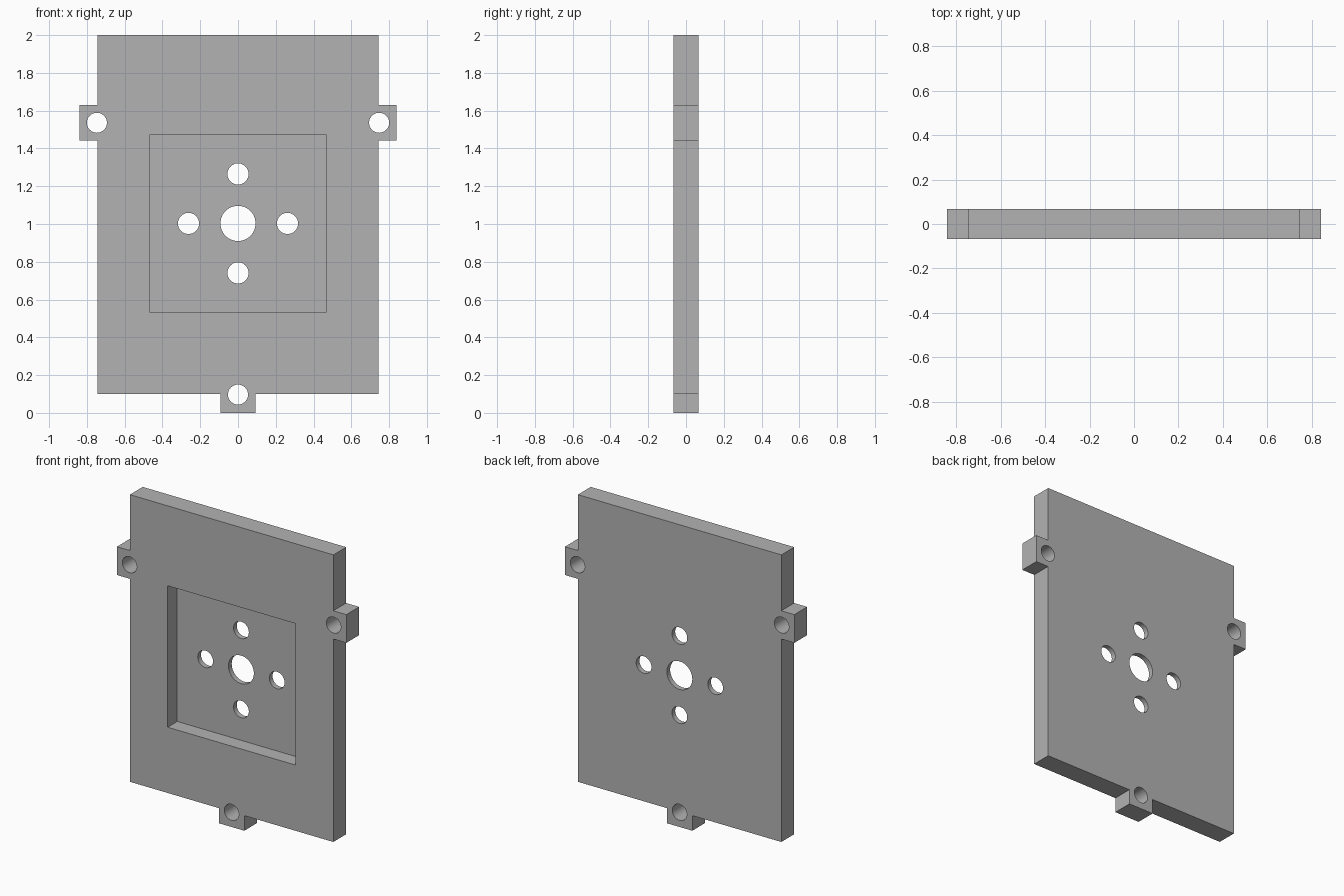
import bpy, bmesh, math
from mathutils import Matrix, Vector

old = bpy.data.objects.get("Cube")
if old:
    bpy.data.objects.remove(old, do_unlink=True)

HALF_T = 0.067        # half of the plate thickness
MID_Z = 1.003         # height of the pocket centre
FLOOR_Y = 0.033       # pocket floor

grey = bpy.data.materials.new("plain grey")
grey.use_nodes = True
colour = (0.45, 0.45, 0.45, 1)
grey.diffuse_color = colour
grey.node_tree.nodes["Principled BSDF"].inputs["Base Color"].default_value = colour


def add_object(name, bm):
    bmesh.ops.recalc_face_normals(bm, faces=bm.faces)
    mesh = bpy.data.meshes.new(name)
    bm.to_mesh(mesh)
    bm.free()
    mesh.materials.append(grey)
    obj = bpy.data.objects.new(name, mesh)
    bpy.context.collection.objects.link(obj)
    return obj


def prism(name, outline, y0, y1):
    bm = bmesh.new()
    face = bm.faces.new([bm.verts.new((x, y0, z)) for x, z in outline])
    side = bmesh.ops.extrude_face_region(bm, geom=[face])["geom"]
    verts = [v for v in side if isinstance(v, bmesh.types.BMVert)]
    bmesh.ops.translate(bm, verts=verts, vec=Vector((0, y1 - y0, 0)))
    return add_object(name, bm)


# Plate outline with the bottom tab and the two side tabs
half = [(0.093, 0), (0.093, 0.1), (0.745, 0.1), (0.745, 1.443),
        (0.84, 1.443), (0.84, 1.63), (0.745, 1.63), (0.745, 2)]
outline = half + [(-x, z) for x, z in reversed(half)]
plate = prism("mounting_plate", outline, -HALF_T, HALF_T)

# Square pocket in the front
s = 0.468
square = [(-s, MID_Z - s), (s, MID_Z - s), (s, MID_Z + s), (-s, MID_Z + s)]
cutters = [prism("pocket_cutter", square, -0.2, FLOOR_Y)]

# Centre bore, ring of four holes, and one hole in each tab
holes = [(0, MID_Z, 0.093)]
for i in range(4):
    a = i * math.pi / 2
    holes.append((0.262 * math.cos(a), MID_Z + 0.262 * math.sin(a), 0.056))
holes += [(-0.747, 1.536, 0.053), (0.747, 1.536, 0.053), (0, 0.097, 0.053)]
bm = bmesh.new()
for x, z, r in holes:
    place = Matrix.Translation((x, 0, z)) @ Matrix.Rotation(math.pi / 2, 4, "X")
    bmesh.ops.create_cone(bm, cap_ends=True, segments=48, radius1=r,
                          radius2=r, depth=0.6, matrix=place)
cutters.append(add_object("hole_cutter", bm))

# Cut the plate, then drop the cutters
bpy.context.view_layer.objects.active = plate
for cutter in cutters:
    cutter.hide_render = True
    mod = plate.modifiers.new(cutter.name, "BOOLEAN")
    mod.operation = "DIFFERENCE"
    mod.solver = "EXACT"
    mod.object = cutter
    bpy.ops.object.modifier_apply(modifier=mod.name)
    bpy.data.objects.remove(cutter, do_unlink=True)

# Smooth hole walls, sharp edges elsewhere
bpy.ops.object.select_all(action="DESELECT")
plate.select_set(True)
bpy.ops.object.shade_smooth_by_angle(angle=math.radians(30))
